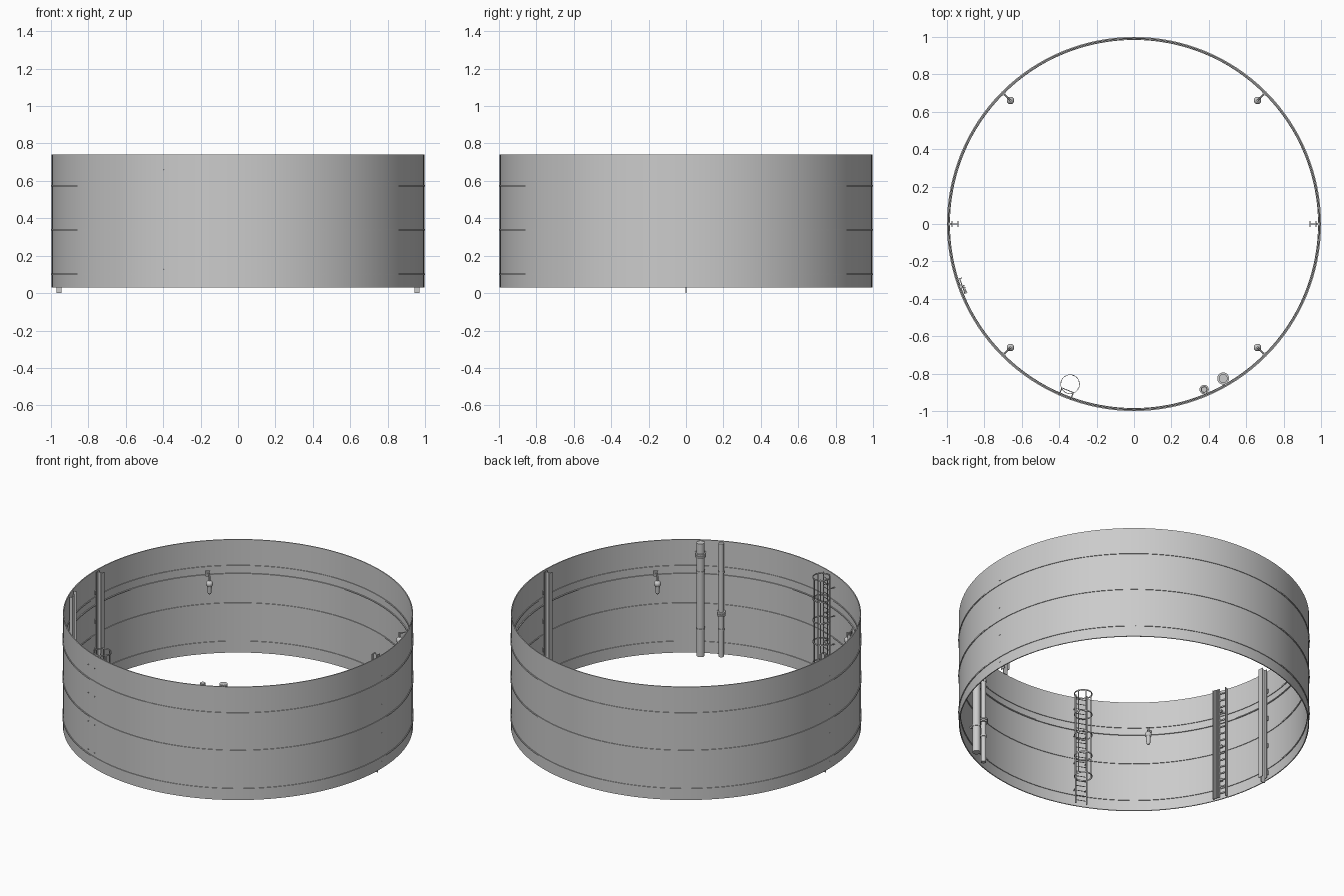
import bpy, bmesh
from math import radians, atan2, hypot, pi, cos, sin
from mathutils import Matrix, Vector

if "Cube" in bpy.data.objects:
    bpy.data.objects.remove(bpy.data.objects["Cube"])

Z0, Z1 = 0.03, 0.74          # wall bottom and top
R_IN, R_OUT = 0.990, 0.996


def finish(name, bm):
    bmesh.ops.recalc_face_normals(bm, faces=bm.faces)
    me = bpy.data.meshes.new(name)
    bm.to_mesh(me)
    bm.free()
    ob = bpy.data.objects.new(name, me)
    bpy.context.collection.objects.link(ob)
    bpy.ops.object.select_all(action='DESELECT')
    ob.select_set(True)
    bpy.context.view_layer.objects.active = ob
    bpy.ops.object.shade_smooth_by_angle(angle=radians(35))
    return ob


def frame(ang, r, t=0, z=0):
    """Local x points outward, local y along the wall."""
    return Matrix.Rotation(ang, 4, 'Z') @ Matrix.Translation((r, t, z))


def box(bm, m, size):
    bmesh.ops.create_cube(bm, size=1, matrix=m @ Matrix.Diagonal((*size, 1)))


def rod(bm, a, b, r, seg=10, r2=None):
    a, b = Vector(a), Vector(b)
    d = b - a
    m = Matrix.Translation((a + b) / 2) @ d.to_track_quat('Z', 'Y').to_matrix().to_4x4()
    bmesh.ops.create_cone(bm, cap_ends=True, segments=seg, radius1=r,
                          radius2=r if r2 is None else r2, depth=d.length, matrix=m)


def ring(bm, ri, ro, za, zb, seg=128, centre=(0, 0)):
    """Closed ring with a rectangular section."""
    loops = []
    for i in range(seg):
        c, s = cos(2 * pi * i / seg), sin(2 * pi * i / seg)
        loops.append([bm.verts.new((centre[0] + r * c, centre[1] + r * s, z))
                      for r, z in ((ri, za), (ro, za), (ro, zb), (ri, zb))])
    for i in range(seg):
        p, q = loops[i], loops[(i + 1) % seg]
        for k in range(4):
            bm.faces.new((p[k], q[k], q[(k + 1) % 4], p[(k + 1) % 4]))


# Shell wall
bm = bmesh.new()
ring(bm, R_IN, R_OUT, Z0, Z1)
finish("tank_wall", bm)

# Stiffening hoops, visible inside and outside
for i, z in enumerate((0.10, 0.34, 0.575)):
    bm = bmesh.new()
    ring(bm, 0.986, 1.0, z - 0.004, z + 0.004)
    finish(f"wall_hoop_{i + 1}", bm)

# Inner conduit feeding the lamps
bm = bmesh.new()
ring(bm, 0.984, 0.991, 0.523, 0.529)
finish("lamp_conduit", bm)

# Two I-beam posts with wall brackets
for name, ang in (("right_post", 0), ("left_post", pi)):
    bm = bmesh.new()
    box(bm, frame(ang, 0.957, 0, 0.37), (0.028, 0.005, 0.74))
    for r in (0.941, 0.973):
        box(bm, frame(ang, r, 0, (Z0 + Z1) / 2), (0.004, 0.032, Z1 - Z0))
    for z in (0.07, 0.248, 0.427, 0.606):
        box(bm, frame(ang, 0.985, 0, z), (0.026, 0.012, 0.012))
        box(bm, frame(ang, 0.986, 0, z), (0.006, 0.024, 0.026))
    finish(name, bm)

# Four hanging lamps
for i in range(4):
    ang = pi / 4 + i * pi / 2
    bm = bmesh.new()
    P = lambda r, z: frame(ang, r, 0, z).translation
    box(bm, frame(ang, 0.986, 0, 0.535), (0.01, 0.024, 0.034))
    rod(bm, P(0.988, 0.54), P(0.934, 0.54), 0.004)
    rod(bm, P(0.934, 0.543), P(0.934, 0.51), 0.006)
    bmesh.ops.create_uvsphere(bm, u_segments=20, v_segments=12, radius=0.02,
                              matrix=frame(ang, 0.934, 0, 0.495))
    rod(bm, P(0.934, 0.44), P(0.934, 0.49), 0.011, 16, 0.015)
    bmesh.ops.create_uvsphere(bm, u_segments=16, v_segments=8, radius=0.0115,
                              matrix=frame(ang, 0.934, 0, 0.441))
    finish(f"lamp_{i + 1}", bm)

# Two vertical pipes with coupling flange and wall clamps
for name, x, y, r, rf, zf in (("wide_pipe", 0.477, -0.826, 0.023, 0.032, 0.665),
                              ("narrow_pipe", 0.375, -0.885, 0.015, 0.025, 0.30)):
    ang, dist = atan2(y, x), hypot(x, y)
    bm = bmesh.new()
    rod(bm, (x, y, Z0), (x, y, Z1), r, 24)
    for dz in (-0.007, 0.007):
        rod(bm, (x, y, zf + dz - 0.005), (x, y, zf + dz + 0.005), rf, 24)
    for z in (0.20, 0.56):
        rod(bm, (x, y, z - 0.006), (x, y, z + 0.006), r + 0.003, 24)
        box(bm, frame(ang, (dist + R_IN) / 2, 0, z), (R_IN - dist, 0.01, 0.01))
    finish(name, bm)

# Caged ladder
LA, LR, HW = atan2(-0.89, -0.355), 0.957, 0.033
L = lambda r, t, z: frame(LA, r, t, z).translation
bm = bmesh.new()
for t in (-HW, HW):
    rod(bm, L(LR, t, Z0), L(LR, t, Z1), 0.004)
    for z in (0.128, 0.305, 0.482, 0.66):
        rod(bm, L(LR, t, z), L(1.0, t, z), 0.003, 8)
for i in range(22):
    z = 0.05 + i * 0.0315
    rod(bm, L(LR, -HW, z), L(LR, HW, z), 0.0022, 8)
finish("ladder", bm)

bm = bmesh.new()
CR, cage = 0.052, 0.922
cx, cy, _ = L(cage, 0, 0)
for i in range(5):
    z = 0.19 + i * 0.135
    ring(bm, CR - 0.003, CR, z - 0.004, z + 0.004, 32, (cx, cy))
for k in range(5):
    a = pi + radians(-100 + 50 * k)
    r, t = cage + (CR - 0.003) * cos(a), (CR - 0.003) * sin(a)
    box(bm, frame(LA, r, t, 0.46) @ Matrix.Rotation(a, 4, 'Z'), (0.003, 0.005, 0.55))
finish("ladder_cage", bm)

# Cable tray: two rails, rungs and a bundle of cables
TA, TR, TW = atan2(-0.335, -0.9275), 0.972, 0.042
T = lambda r, t, z: frame(TA, r, t, z).translation
bm = bmesh.new()
for t in (-TW, TW):
    box(bm, frame(TA, TR, t, (Z0 + Z1) / 2), (0.018, 0.004, Z1 - Z0))
for i in range(16):
    box(bm, frame(TA, TR + 0.004, 0, 0.06 + i * 0.0435), (0.005, 2 * TW, 0.008))
for z in (0.15, 0.37, 0.60):
    box(bm, frame(TA, 0.985, 0, z), (0.02, 0.02, 0.014))
finish("cable_tray", bm)

bm = bmesh.new()
for k in range(4):
    t = 0.034 - k * 0.011
    rod(bm, T(TR - 0.004, t, Z0), T(TR - 0.004, t, Z1), 0.005)
finish("cables", bm)
